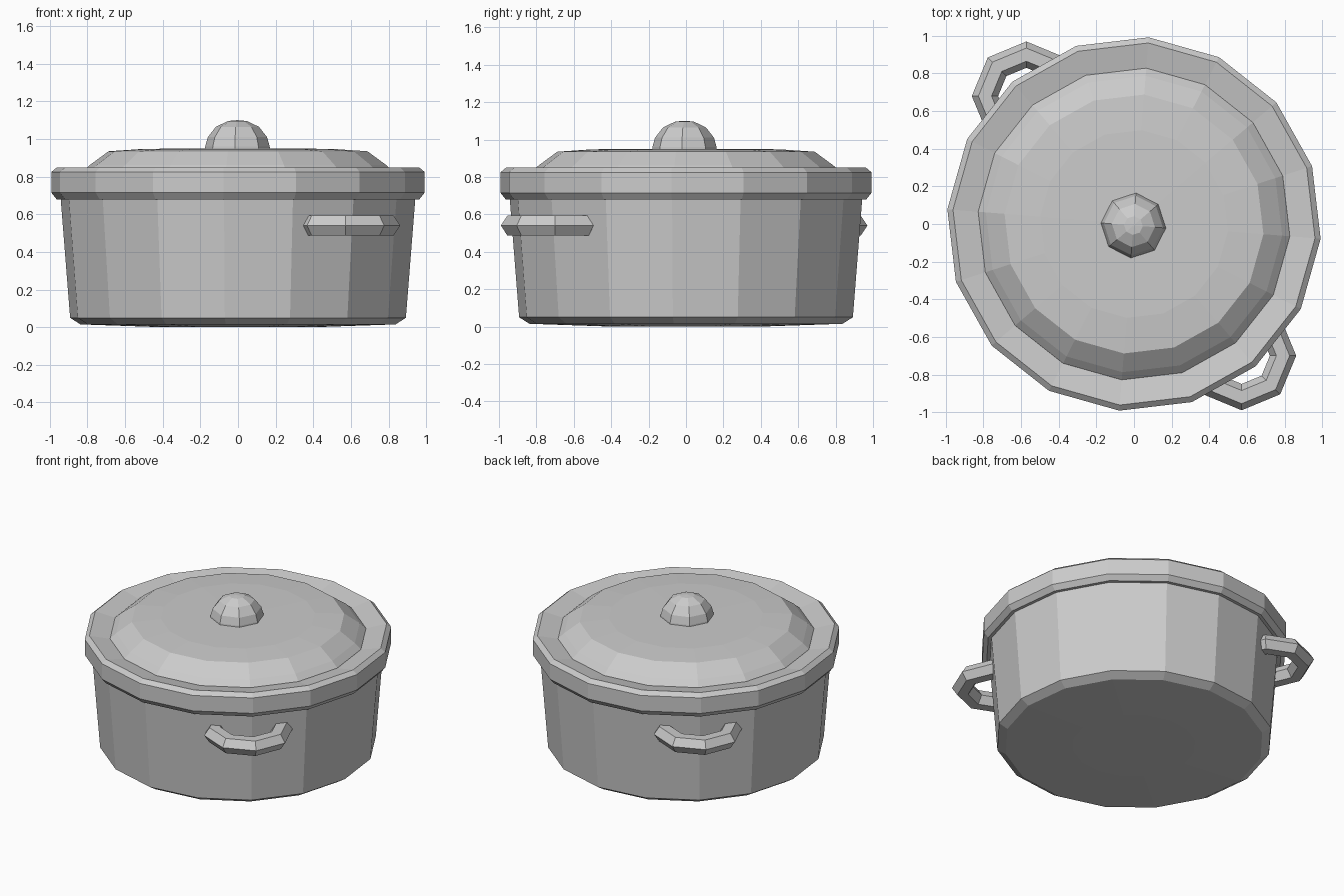
import bpy, bmesh
from math import sin, cos, tau, radians

cube = bpy.data.objects.get("Cube")
if cube:
    bpy.data.objects.remove(cube)

TWIST = radians(-4.5)  # the whole pot is turned slightly

grey = bpy.data.materials.new("metal grey")
grey.use_nodes = True
grey.diffuse_color = (0.6, 0.6, 0.6, 1)
grey.node_tree.nodes["Principled BSDF"].inputs["Base Color"].default_value = (0.6, 0.6, 0.6, 1)


def add_object(name, bm, location):
    bmesh.ops.recalc_face_normals(bm, faces=bm.faces)
    mesh = bpy.data.meshes.new(name)
    bm.to_mesh(mesh)
    bm.free()
    mesh.materials.append(grey)
    obj = bpy.data.objects.new(name, mesh)
    obj.location = location
    bpy.context.collection.objects.link(obj)
    return obj


def lathe(name, profile, sides, location=(0, 0, 0), twist=TWIST, closed=False):
    """Turn a (radius, z) profile; open profiles are capped at both ends."""
    bm = bmesh.new()
    rings = []
    for r, z in profile:
        angles = [twist + tau * i / sides for i in range(sides)]
        rings.append([bm.verts.new((r * cos(a), r * sin(a), z)) for a in angles])
    pairs = list(zip(rings, rings[1:]))
    if closed:
        pairs.append((rings[-1], rings[0]))
    else:
        bm.faces.new(rings[0])
        bm.faces.new(rings[-1])
    for low, high in pairs:
        for i in range(sides):
            j = (i + 1) % sides
            bm.faces.new((low[i], low[j], high[j], high[i]))
    return add_object(name, bm, location)


# Tapered body with a bevelled base and a thick rim
lathe("pot_body", [(0.4, 0.0), (0.84, 0.015), (0.895, 0.05), (0.945, 0.68),
                   (0.967, 0.68), (0.995, 0.715), (0.995, 0.825),
                   (0.965, 0.85), (0.82, 0.82)], 16)

# Shallow domed lid sitting inside the rim
lathe("lid", [(0.835, 0.81), (0.83, 0.825), (0.79, 0.862), (0.69, 0.935),
              (0.5, 0.948), (0.1, 0.95)], 16)

# Rounded knob
lathe("lid_knob", [(0.175, 0.93), (0.172, 0.96), (0.158, 1.01), (0.115, 1.065),
                   (0.05, 1.096), (0.005, 1.1)], 8, (-0.003, -0.008, 0))

# Two ring handles with hexagonal section, half sunk into the wall
section = [(0.22 + 0.07 * cos(tau * i / 6), 0.061 * sin(tau * i / 6)) for i in range(6)]
for name, x, y in (("front_handle", 0.572, -0.7), ("back_handle", -0.572, 0.68)):
    lathe(name, section, 8, (x, y, 0.54), twist=0, closed=True)
